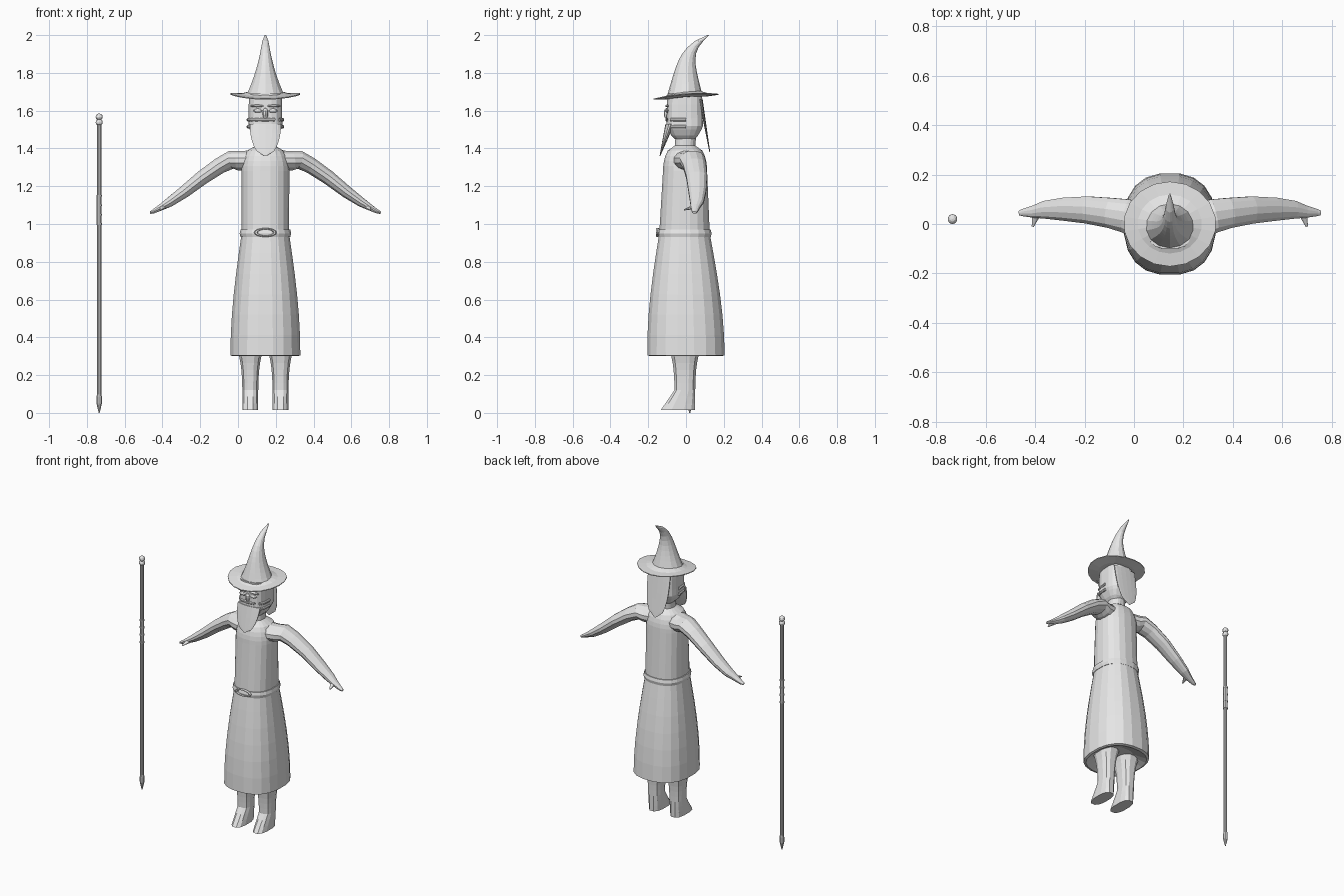
import bpy, bmesh, math
from mathutils import Vector

cube = bpy.data.objects.get("Cube")
if cube:
    bpy.data.objects.remove(cube, do_unlink=True)

grey = bpy.data.materials.new("light_grey")
grey.use_nodes = True
grey.diffuse_color = (0.8, 0.8, 0.8, 1)
shader = grey.node_tree.nodes["Principled BSDF"]
shader.inputs["Base Color"].default_value = grey.diffuse_color

BODY_X = 0.145
STAFF_X, STAFF_Y = -0.735, 0.02


def mix(start, end, t):
    return start + (end - start) * t


def fractions(count):
    return [i / count for i in range(count + 1)]


def squash(value, power):
    """Turn a sine or cosine into its superellipse counterpart."""
    return math.copysign(abs(value) ** (2 / power), value)


def smooth(keys, steps=2):
    """Insert rows between the keys along a flowing curve."""
    padded = [keys[0], *keys, keys[-1]]
    rows = []
    for before, start, end, after in zip(padded, padded[1:], padded[2:], padded[3:]):
        for i in range(steps):
            t = i / steps
            ease = t * t * (3 - 2 * t)
            rows.append([mix(mix(s, s + (e - b) / 2, t), mix(e - (a - s) / 2, e, t), ease)
                         for b, s, e, a in zip(before, start, end, after)])
    rows.append(keys[-1])
    return rows


def finish(name, bm):
    bmesh.ops.recalc_face_normals(bm, faces=bm.faces)
    mesh = bpy.data.meshes.new(name)
    bm.to_mesh(mesh)
    bm.free()
    mesh.materials.append(grey)
    ob = bpy.data.objects.new(name, mesh)
    bpy.context.collection.objects.link(ob)
    return ob


def loft(name, stations, sides=16, power=2, follow=False):
    """Skin rings (x, y, z, radius_a, radius_b), level or turned along the path."""
    bm = bmesh.new()
    centres = [Vector(station[:3]) for station in stations]
    rings = []
    for i, (centre, station) in enumerate(zip(centres, stations)):
        a, b = Vector((1, 0, 0)), Vector((0, 1, 0))
        if follow:
            path = centres[min(i + 1, len(centres) - 1)] - centres[max(i - 1, 0)]
            path.normalize()
            guide = a if abs(path.y) > abs(path.x) else b
            a = (guide - path * guide.dot(path)).normalized()
            b = path.cross(a)
        ring = []
        for k in range(sides):
            angle = math.tau * (k + 0.5) / sides
            across = a * squash(math.cos(angle), power) * station[3]
            along = b * squash(math.sin(angle), power) * station[4]
            ring.append(bm.verts.new(centre + across + along))
        rings.append(ring)
    for low, high in zip(rings, rings[1:]):
        for k in range(sides):
            bm.faces.new((low[k - 1], low[k], high[k], high[k - 1]))
    bm.faces.new(rings[0])
    bm.faces.new(rings[-1])
    return finish(name, bm)


def column(name, rows, x=BODY_X, **options):
    """Level loft from rows of (z, y, radius_x, radius_y)."""
    return loft(name, [(x, y, z, rx, ry) for z, y, rx, ry in rows], **options)


def ball(name, location, size):
    bm = bmesh.new()
    bmesh.ops.create_uvsphere(bm, u_segments=10, v_segments=6, radius=1)
    bmesh.ops.scale(bm, vec=size, verts=bm.verts)
    bmesh.ops.translate(bm, vec=location, verts=bm.verts)
    return finish(name, bm)


def hanging_hair(name, top, tip, width, thickness, roundness):
    """Flat lock from top to tip, both (z, y), with a rounded lower end."""
    column(name, [(mix(top[0], tip[0], t), mix(top[1], tip[1], t),
                   width * math.sqrt(1 - t ** roundness) + 0.005,
                   mix(thickness, 0.002, t)) for t in fractions(7)], sides=14)


# Robe: hollowed hem, flared skirt, straight torso, domed shoulders and neck
robe = [(0.34, 0, 0.1, 0.1), (0.3, 0, 0.175, 0.19)]
for t in fractions(6):
    flare = math.cos(t * math.pi / 2)
    robe.append((mix(0.305, 0.95, t), -0.008 * t, 0.127 + 0.06 * flare, 0.135 + 0.072 * flare))
for t in fractions(5):
    dome = math.sqrt(1 - t * t)
    robe.append((mix(1.28, 1.415, t), -0.005, 0.052 + 0.076 * dome, 0.055 + 0.063 * dome))
robe.append((1.48, 0, 0.052, 0.055))
column("robe", robe, sides=20, power=2.4)

# Belt and buckle
column("belt", [(0.95 + h, -0.008, 0.138 - abs(h) / 4, 0.145 - abs(h) / 4)
                for h in (-0.02, 0, 0.02)], sides=20, power=2.4)
bpy.ops.mesh.primitive_torus_add(major_segments=16, minor_segments=6, major_radius=0.05,
                                 minor_radius=0.01, location=(BODY_X, -0.15, 0.955),
                                 rotation=(math.pi / 2, 0, 0))
buckle = bpy.context.object
buckle.name = "belt_buckle"
buckle.scale.y = 0.4
buckle.data.materials.append(grey)

# Limbs and eyes on both sides
for side, label in ((1, "left"), (-1, "right")):
    def limb(part, keys, flatness, sides):
        loft(f"{label}_{part}", [(BODY_X + side * x, y, z, r, r * flatness)
                                 for x, y, z, r in smooth(keys)], sides, follow=True)

    limb("arm", [(0.04, 0, 1.33, 0.08), (0.14, 0.02, 1.335, 0.075), (0.24, 0.045, 1.31, 0.063),
                 (0.43, 0.06, 1.17, 0.048), (0.55, 0.05, 1.09, 0.026), (0.61, 0.045, 1.06, 0.01)],
         0.7, 12)
    limb("thumb", [(0.54, 0.04, 1.09, 0.018), (0.555, -0.01, 1.075, 0.005)], 0.7, 8)

    # Leg running down into a boot whose toe reaches forward near the ground
    leg = []
    for t in fractions(9):
        z = mix(0.015, 0.335, t)
        toe = -0.062 - 0.085 * max(0, 1 - z / 0.12)
        flare = 0.028 * t ** 4
        heel = 0.05 + flare
        leg.append((z, (toe - flare + heel) / 2, 0.043 + flare, (heel - toe + flare) / 2))
    column(label + "_leg", leg, x=BODY_X + side * 0.08, sides=12, power=2.6)

    ball(label + "_eye", (BODY_X + side * 0.04, -0.1, 1.6), (0.026, 0.01, 0.011))
    ball(label + "_brow", (BODY_X + side * 0.045, -0.1, 1.625), (0.038, 0.01, 0.007))

# Head and nose
column("head", [(z, -0.007, r, r * 1.07) for z, r in smooth(
    [(1.45, 0.05), (1.5, 0.084), (1.56, 0.09), (1.69, 0.087)])], power=3.2)
ball("nose", (BODY_X, -0.1, 1.585), (0.016, 0.018, 0.03))

# Whisker bands wrapped round the face
for label, z in (("moustache", 1.552), ("chin_whiskers", 1.515)):
    angles = [mix(-1, 1, t) * math.pi / 2 for t in fractions(8)]
    loft(label, [(BODY_X + 0.09 * squash(math.sin(a), 3), -0.1 * squash(math.cos(a), 3), z,
                  0.01, 0.01) for a in angles], sides=8, follow=True)

# Beard and back hair
hanging_hair("beard", (1.53, -0.085), (1.36, -0.138), 0.08, 0.024, 2)
hanging_hair("back_hair", (1.66, 0.078), (1.38, 0.126), 0.08, 0.01, 3)

# Hat brim, bent up at the sides and tilted to the front
brim = column("hat_brim", [(z, 0, r, r * 0.92) for z, r in (
    (1.67, 0.05), (1.667, 0.12), (1.671, 0.187), (1.676, 0.187), (1.682, 0.13), (1.7, 0.08))],
    sides=18)
for vert in brim.data.vertices:
    vert.co.z += 0.075 * vert.co.y + 0.45 * (vert.co.x - BODY_X) ** 2

# Hat cone, tapering and curling backwards
cone = []
for t in fractions(10):
    rest = 1 - t
    radius = 0.07 * rest ** 2 + 0.03 * rest ** 0.4 + 0.004
    cone.append((mix(1.68, 2, t), 0.118 * t ** 5 - 0.006 * rest, radius, radius * mix(0.9, 1.4, t)))
column("hat_cone", cone, sides=14)


# Staff with pointed foot, grip, rings and two knobs
def staff_part(name, profile):
    column(name, [(z, STAFF_Y, r, r) for z, r in profile], x=STAFF_X, sides=10)


staff_part("staff", [(0, 0.003), (0.05, 0.015), (0.085, 0.015), (0.1, 0.012), (1.53, 0.012)])
staff_part("staff_grip", [(1, 0.014), (1.15, 0.014)])
for i in range(4):
    ring_z = 1 + i * 0.05
    staff_part(f"grip_ring_{i + 1}", [(ring_z - 0.004, 0.016), (ring_z + 0.004, 0.016)])
for label, z in (("lower_knob", 1.538), ("upper_knob", 1.567)):
    ball(label, (STAFF_X, STAFF_Y, z), (0.02, 0.02, 0.018))
